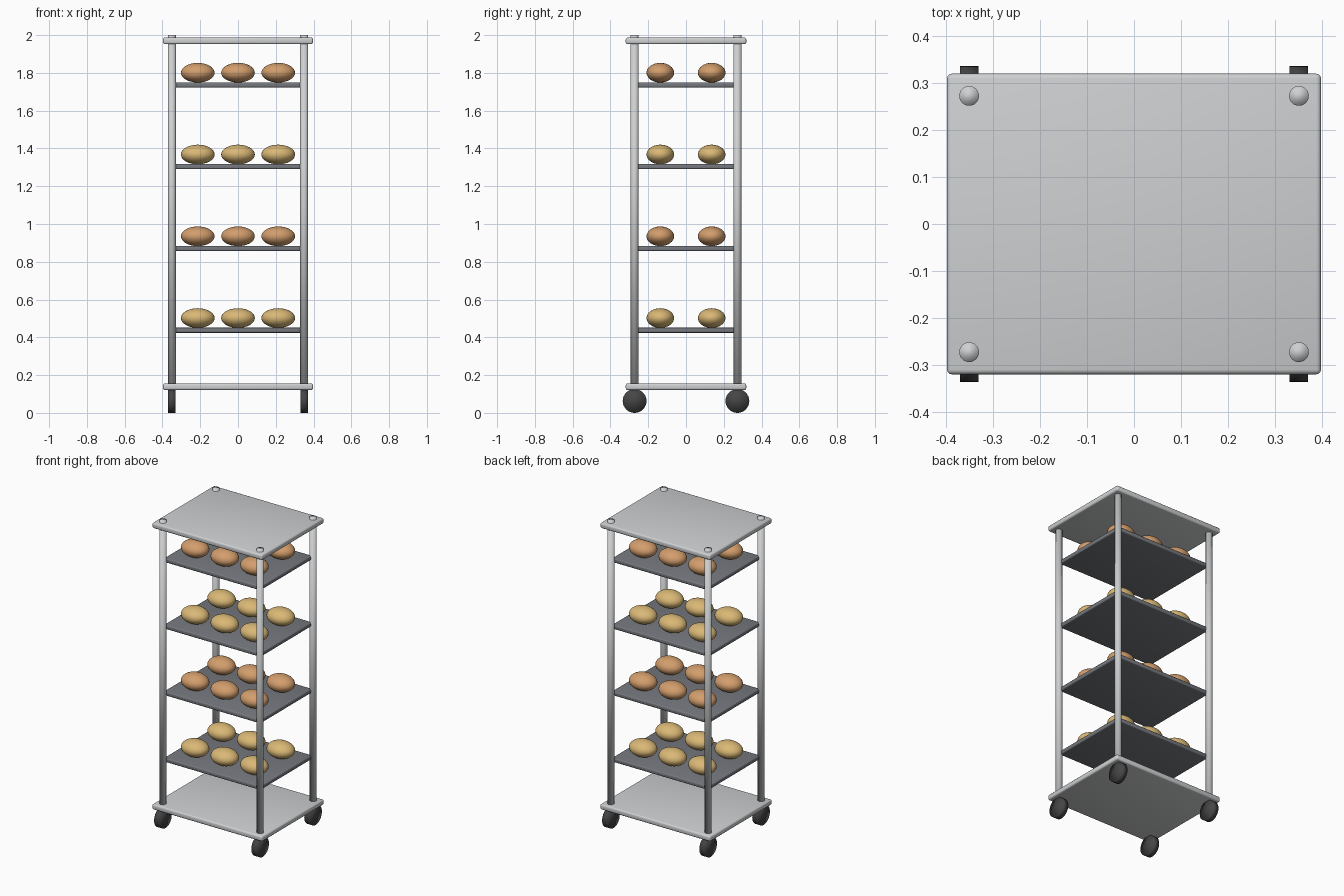
import bpy
import math

if "Cube" in bpy.data.objects:
    bpy.data.objects.remove(bpy.data.objects["Cube"])


def material(name, r, g, b):
    m = bpy.data.materials.new(name)
    m.diffuse_color = (r, g, b, 1)
    m.use_nodes = True
    m.node_tree.nodes["Principled BSDF"].inputs["Base Color"].default_value = m.diffuse_color
    return m


STEEL = material("light steel", 0.62, 0.63, 0.64)
TRAY = material("dark tray grey", 0.18, 0.19, 0.21)
RUBBER = material("black rubber", 0.06, 0.06, 0.063)
BROWN = material("brown crust", 0.65, 0.34, 0.15)
GOLD = material("golden crust", 0.70, 0.48, 0.18)


def finish(name, mat):
    ob = bpy.context.object
    ob.name = name
    ob.data.materials.append(mat)
    bpy.ops.object.shade_smooth()
    return ob


def slab(name, half_x, half_y, bottom, top, bevel, mat):
    """Flat rectangular sheet with softened edges."""
    bpy.ops.mesh.primitive_cube_add(size=2, location=(0, 0, (bottom + top) / 2))
    ob = bpy.context.object
    ob.scale = (half_x, half_y, (top - bottom) / 2)
    bpy.ops.object.transform_apply(location=False, rotation=False, scale=True)
    ob = finish(name, mat)
    mod = ob.modifiers.new("soft edges", 'BEVEL')
    mod.width = bevel
    mod.segments = 3


# Top and bottom plates
slab("top_plate", 0.397, 0.319, 1.952, 1.987, 0.01, STEEL)
slab("bottom_plate", 0.397, 0.319, 0.121, 0.156, 0.01, STEEL)

# Corner posts and the wheels under them
POST_X, POST_Y = 0.35, 0.272
for sx in (-1, 1):
    for sy in (-1, 1):
        bpy.ops.mesh.primitive_cylinder_add(
            vertices=24, radius=0.021, depth=1.86,
            location=(sx * POST_X, sy * POST_Y, 1.07))
        finish("post", STEEL)
        bpy.ops.mesh.primitive_cylinder_add(
            vertices=32, radius=0.063, depth=0.039,
            location=(sx * POST_X, sy * POST_Y, 0.063),
            rotation=(0, math.pi / 2, 0))
        finish("wheel", RUBBER)

# Trays, each with two rows of three buns; crust colour alternates
for level in range(4):
    top = 0.451 + level * 0.433
    slab("tray", 0.348, 0.266, top - 0.027, top, 0.007, TRAY)
    for x in (-0.213, 0, 0.213):
        for y in (-0.136, 0.136):
            bpy.ops.mesh.primitive_uv_sphere_add(
                segments=32, ring_count=16, radius=1,
                location=(x, y, top + 0.051))
            bpy.context.object.scale = (0.089, 0.073, 0.052)
            finish("bun", BROWN if level % 2 else GOLD)
